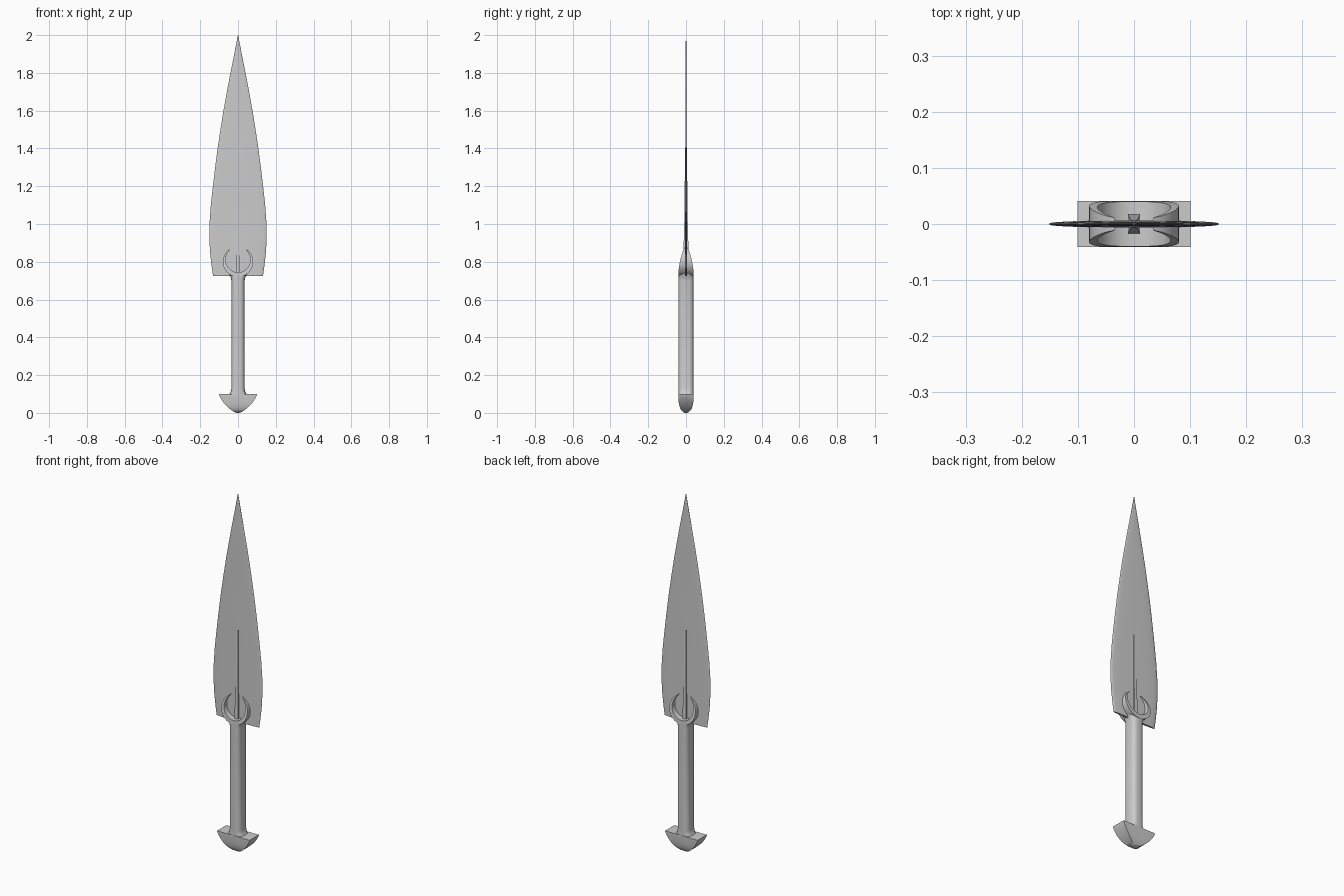
import bpy, bmesh
from math import sin, cos, pi, radians

if "Cube" in bpy.data.objects:
    bpy.data.objects.remove(bpy.data.objects["Cube"])


def bridge(name, rings, angle=35):
    """Skin a list of equal-length vertex rings, cap both ends, shade smooth by angle."""
    bm = bmesh.new()
    rows = [[bm.verts.new(p) for p in ring] for ring in rings]
    n = len(rows[0])
    for a, b in zip(rows, rows[1:]):
        for i in range(n):
            j = (i + 1) % n
            bm.faces.new((a[i], a[j], b[j], b[i]))
    bm.faces.new(rows[0][::-1])
    bm.faces.new(rows[-1])
    bmesh.ops.recalc_face_normals(bm, faces=bm.faces)
    mesh = bpy.data.meshes.new(name)
    bm.to_mesh(mesh)
    bm.free()
    obj = bpy.data.objects.new(name, mesh)
    bpy.context.collection.objects.link(obj)
    bpy.ops.object.select_all(action='DESELECT')
    obj.select_set(True)
    bpy.context.view_layer.objects.active = obj
    bpy.ops.object.shade_smooth_by_angle(angle=radians(angle))
    return obj


def oval(w, d, z, n, power):
    """Superellipse ring with half sizes w, d at height z."""
    def s(v):
        return (1 if v >= 0 else -1) * abs(v) ** (2 / power)
    return [(w * s(cos(2 * pi * i / n)), d * s(sin(2 * pi * i / n)), z) for i in range(n)]


def box(w, d, z):
    return [(w, d, z), (-w, d, z), (-w, -d, z), (w, -d, z)]


# Blade: leaf outline with a thin rounded section
blade = [(0.725, 0.132, 0.0065), (0.78, 0.140, 0.0065), (0.85, 0.148, 0.006),
         (0.93, 0.152, 0.006), (1.0, 0.151, 0.0055), (1.1, 0.144, 0.005),
         (1.2, 0.133, 0.005), (1.3, 0.121, 0.0045), (1.4, 0.108, 0.004),
         (1.5, 0.093, 0.0035), (1.6, 0.077, 0.0035), (1.7, 0.059, 0.003),
         (1.8, 0.040, 0.003), (1.9, 0.020, 0.0025), (2.0, 0.0008, 0.0008)]
bridge("blade", [oval(w, d, z, 24, 2.6) for z, w, d in blade], 60)

# Central rib, standing proud of both blade faces
rib = [(0.73, 0.011, 0.017), (0.87, 0.009, 0.013), (1.02, 0.007, 0.009),
       (1.2, 0.006, 0.007), (1.305, 0.003, 0.0055)]
bridge("blade_rib", [box(w, d, z) for z, w, d in rib])

# Crescent guard: open ring, thickest and deepest at the bottom
rings = []
steps = 48
for i in range(steps + 1):
    u = 2 * i / steps - 1                      # -1 and 1 are the tips
    a = -pi / 2 + u * radians(154)
    outer = 0.08
    inner = outer - (0.0015 + 0.0225 * (1 - abs(u) ** 1.8))
    section = []
    for r, sign in ((inner, -1), (outer, -1), (outer, 1), (inner, 1)):
        x, z = r * cos(a), 0.80 + r * sin(a)
        t = min(1, max(0, (z - 0.72) / 0.155))
        section.append((x, sign * (0.041 - 0.031 * t ** 1.9), z))
    rings.append(section)
bridge("crescent_guard", rings)

# Grip with small flares at both ends
grip = [(0.09, 0.052, 0.04), (0.10, 0.046, 0.04), (0.11, 0.039, 0.04),
        (0.13, 0.035, 0.04), (0.70, 0.035, 0.04), (0.715, 0.038, 0.04),
        (0.735, 0.047, 0.04)]
bridge("grip", [oval(w, d, z, 32, 3) for z, w, d in grip])

# Pommel: squared section rounding down to the base in both directions
pommel = [(0.0, 0.006, 0.006), (0.005, 0.020, 0.016), (0.014, 0.034, 0.025),
          (0.027, 0.051, 0.032), (0.042, 0.066, 0.036), (0.06, 0.081, 0.039),
          (0.078, 0.092, 0.04), (0.09, 0.098, 0.041), (0.10, 0.101, 0.041)]
bridge("pommel", [box(w, d, z) for z, w, d in pommel])
